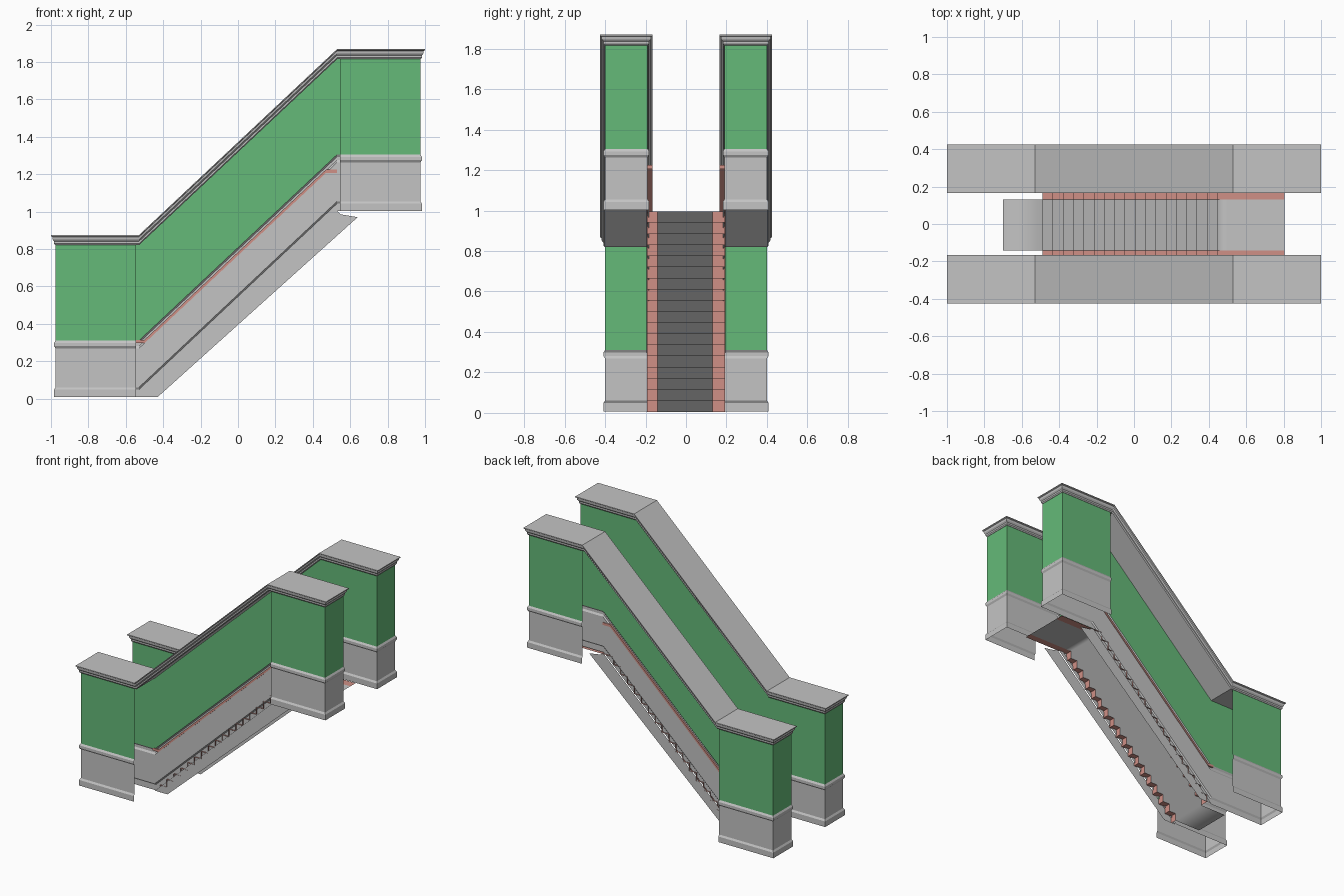
import bpy, bmesh

cube = bpy.data.objects.get("Cube")
if cube:
    bpy.data.objects.remove(cube)


def material(name, rgb):
    m = bpy.data.materials.new(name)
    m.use_nodes = True
    m.diffuse_color = (*rgb, 1)
    m.node_tree.nodes["Principled BSDF"].inputs["Base Color"].default_value = (*rgb, 1)
    return m


GREY = material("stone grey", (0.55, 0.55, 0.55))
GREEN = material("panel green", (0.13, 0.49, 0.19))
RED = material("trim red", (0.63, 0.28, 0.24))

BREAK = 0.53            # where the walls start and stop climbing
END = 0.975             # outer end of the pedestals
INNER, OUTER = 0.19, 0.40
RISE = 0.995


def base_z(x):
    t = (x + BREAK) / (2 * BREAK)
    return 0.008 + RISE * min(1, max(0, t))


def finish(name, bm, mats, mirror=False, recalc=False, smooth=False):
    if recalc:
        bmesh.ops.recalc_face_normals(bm, faces=bm.faces)
    for f in bm.faces:
        f.smooth = smooth
    mesh = bpy.data.meshes.new(name)
    bm.to_mesh(mesh)
    bm.free()
    for m in mats:
        mesh.materials.append(m)
    ob = bpy.data.objects.new(name, mesh)
    bpy.context.collection.objects.link(ob)
    if mirror:
        mod = ob.modifiers.new("mirror", "MIRROR")
        mod.use_axis = (False, True, False)
    return ob


def sweep(bm, stations, profile, closed=False):
    """Carry a (height, offset) profile along stations (x, y, nx, ny)."""
    rows = [[bm.verts.new((x + nx * o, y + ny * o, base_z(x) + h))
             for x, y, nx, ny in stations] for h, o in profile]
    n = len(stations)
    for r, (a, b) in enumerate(zip(rows, rows[1:])):
        for i in range(n if closed else n - 1):
            j = (i + 1) % n
            f = bm.faces.new((a[i], a[j], b[j], b[i]))
            f.material_index = 1 if profile[r][0] > 0.3 else 0
    return rows


# Walls: pedestals open towards the slope, joined by one sheet on the stair side
inner_side = [(-END, INNER, -1, -1), (-BREAK, INNER, 0, -1),
              (BREAK, INNER, 0, -1), (END, INNER, 1, -1)]
wall_path = ([(-0.545, OUTER, 0, 1), (-END, OUTER, -1, 1)] + inner_side
             + [(END, OUTER, 1, 1), (0.545, OUTER, 0, 1)])
wall_profile = [(0, .008), (.04, .008), (.052, 0), (.26, 0), (.272, .008),
                (.29, .008), (.302, 0), (.82, 0)]
bm = bmesh.new()
sweep(bm, wall_path, wall_profile)
finish("side_walls", bm, [GREY, GREEN], mirror=True)

# Moulded coping following the walls
outer_side = [(x, OUTER, nx, 1) for x, y, nx, ny in reversed(inner_side)]
cap_profile = [(.812, .002), (.82, .008), (.832, .008), (.842, .016),
               (.856, .018), (.86, .025), (.866, .025)]
bm = bmesh.new()
rows = sweep(bm, inner_side + outer_side, cap_profile, closed=True)
for row in (rows[0], rows[-1]):
    for i in range(3):
        bm.faces.new((row[i], row[i + 1], row[6 - i], row[7 - i]))
for f in bm.faces:
    f.material_index = 0
finish("wall_coping", bm, [GREY], mirror=True, recalc=True)

# Stringer sheets below the sloping walls
bm = bmesh.new()
outline = [(-0.545, .008), (-0.43, .008), (0.64, .97), (0.55, .985), (BREAK, 1.003), (-BREAK, .008)]
bm.faces.new([bm.verts.new((x, INNER, z)) for x, z in outline[1:]])
finish("stringers", bm, [GREY], mirror=True)

# Stairs: a folded strip with landings, and red strips at both ends of the treads
STEPS = 18
START, PITCH = -0.49, 0.055
flight = [(START, 0.005)]
for i in range(STEPS):
    x, z = START + PITCH * i, 0.005 + PITCH * (i + 1)
    flight += [(x, z), (x + PITCH, z)]
top_end = (0.805, flight[-1][1])


def strip(name, path, y0, y1, mat, smooth):
    bm = bmesh.new()
    pairs = [(bm.verts.new((x, y0, z)), bm.verts.new((x, y1, z))) for x, z in path]
    for (a, b), (c, d) in zip(pairs, pairs[1:]):
        bm.faces.new((a, c, d, b))
    return finish(name, bm, [mat], smooth=smooth)


strip("stair_treads", [(-0.70, 0.005)] + flight + [top_end], -0.142, 0.132, GREY, True)
strip("tread_edge_right", flight + [top_end], -0.192, -0.142, RED, False)
strip("tread_edge_left", flight + [top_end], 0.132, 0.192, RED, False)

# Handrails
rail = [(-0.545, .305), (-0.50, .305), (0.47, 1.215), (0.53, 1.215)]
section = [(.165, -.009), (.194, -.009), (.194, .009), (.165, .009)]
bm = bmesh.new()
rings = [[bm.verts.new((x, y, z + dz)) for y, dz in section] for x, z in rail]
for a, b in zip(rings, rings[1:]):
    for i in range(4):
        j = (i + 1) % 4
        bm.faces.new((a[i], a[j], b[j], b[i]))
bm.faces.new(rings[0])
bm.faces.new(rings[-1])
finish("handrails", bm, [RED], mirror=True, recalc=True)
